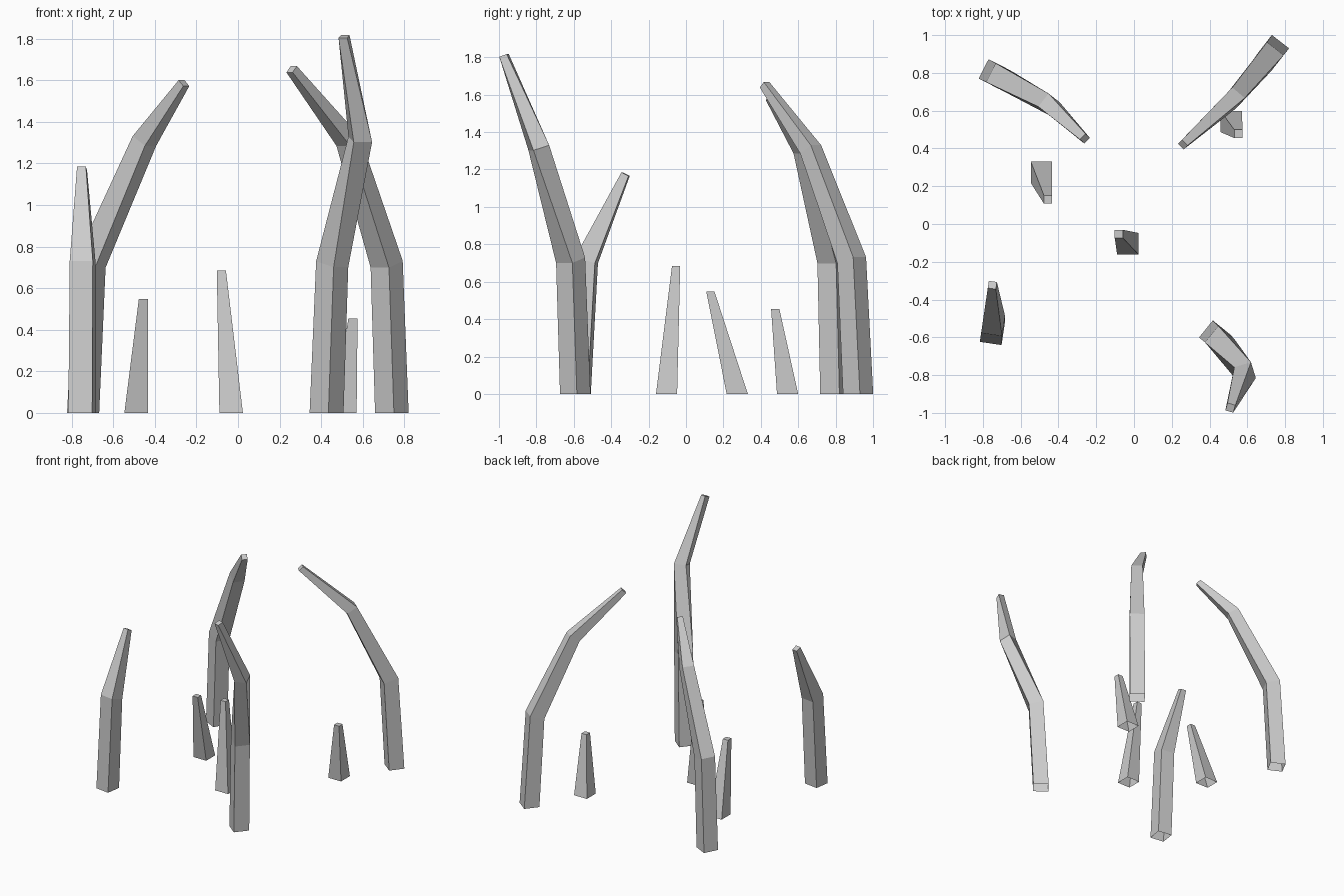
import bpy, bmesh
from math import sin, cos, radians

if "Cube" in bpy.data.objects:
    bpy.data.objects.remove(bpy.data.objects["Cube"])


def ring(x, y, z, heading, size, tilt):
    """Square section; its inner side (along heading) dips by tilt."""
    a, t, h = radians(heading), radians(tilt), size / 2
    pts = []
    for d, w in ((-1, -1), (1, -1), (1, 1), (-1, 1)):
        u, v = d * h * cos(t), w * h
        pts.append((x + u * cos(a) - v * sin(a),
                    y + u * sin(a) + v * cos(a),
                    z - d * h * sin(t)))
    return pts


def spike(name, sections):
    """Skin square sections into a tapered spike, capped at the tip, open below."""
    bm = bmesh.new()
    loops = [[bm.verts.new(p) for p in ring(*s)] for s in sections]
    for low, high in zip(loops, loops[1:]):
        for i in range(4):
            j = (i + 1) % 4
            bm.faces.new((low[i], low[j], high[j], high[i]))
    bm.faces.new(loops[-1])
    mesh = bpy.data.meshes.new(name)
    bm.to_mesh(mesh)
    bm.free()
    obj = bpy.data.objects.new(name, mesh)
    bpy.context.collection.objects.link(obj)


# Tall bent ribs: x, y, z, heading, size, tilt per section
spike("rib_back_right", [
    (0.74, 0.92, 0, 232, 0.115, 0),
    (0.715, 0.886, 0.715, 232, 0.112, 17),
    (0.53, 0.667, 1.307, 230, 0.086, 32),
    (0.258, 0.42, 1.653, 225, 0.042, 45)])
spike("rib_back_left", [
    (-0.745, 0.795, 0, -27, 0.115, 0),
    (-0.71, 0.777, 0.715, -27, 0.112, 17),
    (-0.45, 0.633, 1.308, -38, 0.088, 32),
    (-0.26, 0.452, 1.586, -43, 0.042, 42)])
spike("rib_front_right", [
    (0.426, -0.592, 0, -39, 0.116, 0),
    (0.453, -0.617, 0.715, -39, 0.112, 15),
    (0.588, -0.787, 1.316, -73, 0.092, 17),
    (0.51, -0.973, 1.81, -106, 0.043, 18)])
spike("rib_front_left", [
    (-0.75, -0.575, 0, 81.5, 0.116, 0),
    (-0.746, -0.532, 0.715, 81.5, 0.112, 17),
    (-0.75, -0.323, 1.175, 81.5, 0.043, 27)])

# Short straight stakes: base centre, tip centre, height
for name, bx, by, tx, ty, h in (
        ("stake_left", -0.49, 0.274, -0.455, 0.13, 0.548),
        ("stake_middle", -0.033, -0.104, -0.08, -0.053, 0.684),
        ("stake_right", 0.514, 0.543, 0.553, 0.477, 0.455)):
    spike(name, [(bx, by, 0, 0, 0.113, 0), (tx, ty, h, 0, 0.044, 0)])
